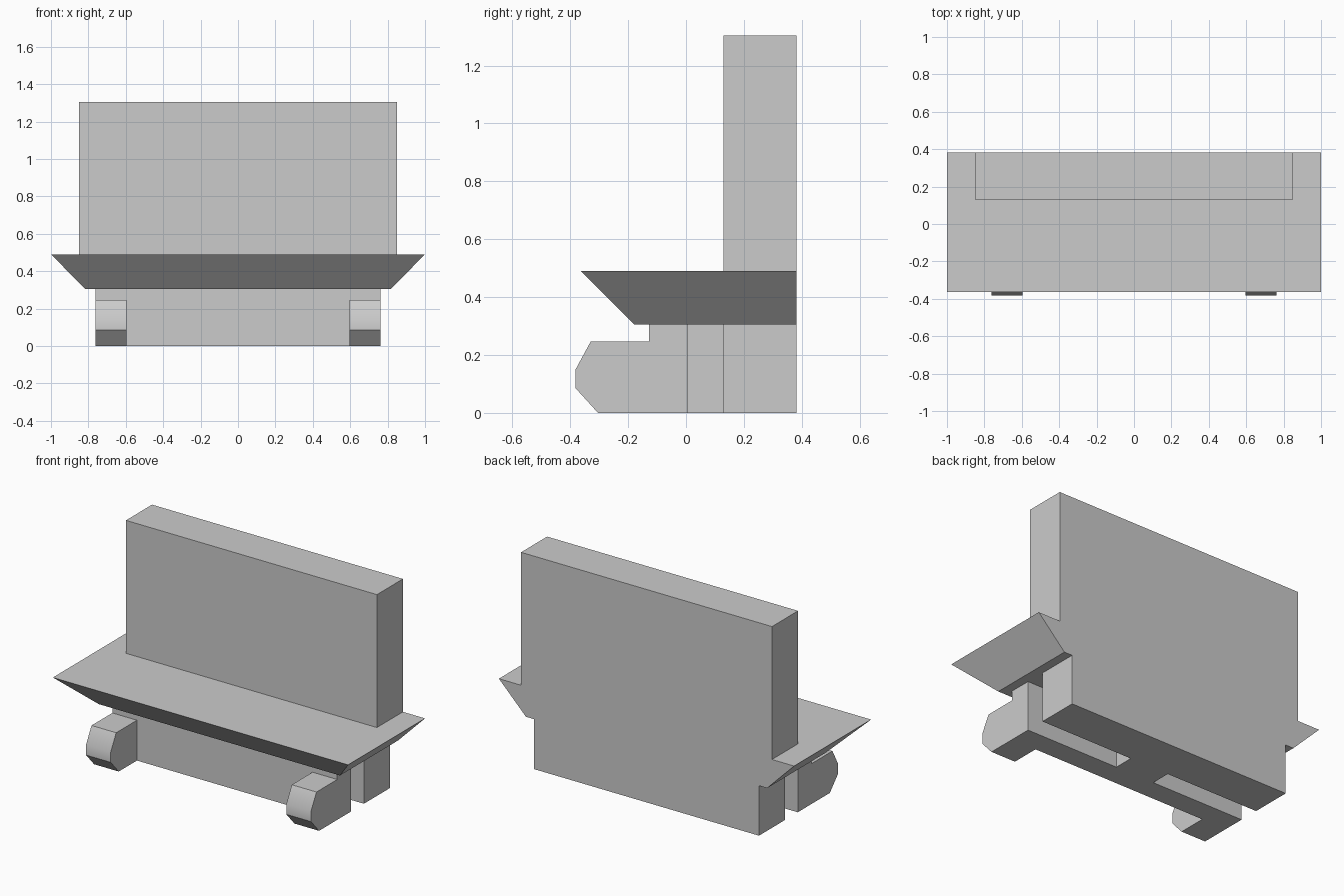
import bpy
import bmesh

cube = bpy.data.objects.get("Cube")
if cube:
    bpy.data.objects.remove(cube, do_unlink=True)

# Single stone colour
GREY = (0.6, 0.6, 0.6, 1.0)
stone = bpy.data.materials.new("grey_stone")
stone.diffuse_color = GREY
stone.use_nodes = True
stone.node_tree.nodes["Principled BSDF"].inputs["Base Color"].default_value = GREY


def finish(name, bm):
    bmesh.ops.recalc_face_normals(bm, faces=bm.faces)
    mesh = bpy.data.meshes.new(name)
    bm.to_mesh(mesh)
    bm.free()
    mesh.materials.append(stone)
    obj = bpy.data.objects.new(name, mesh)
    bpy.context.collection.objects.link(obj)
    return obj


def block(name, half_width, y, z, flare=0.0):
    """Centred box; flare pushes the top out to the sides and the front."""
    bm = bmesh.new()
    bmesh.ops.create_cube(bm, size=2)
    for v in bm.verts:
        out = flare if v.co.z > 0 else 0.0
        front = v.co.y < 0
        v.co = (v.co.x * (half_width + out),
                y[0] - out if front else y[1],
                z[1] if v.co.z > 0 else z[0])
    return finish(name, bm)


def extruded_profile(name, profile, x0, x1):
    """Side profile in (y, z), extruded along x."""
    bm = bmesh.new()
    face = bm.faces.new([bm.verts.new((x0, y, z)) for y, z in profile])
    moved = bmesh.ops.extrude_face_region(bm, geom=[face])["geom"]
    verts = [g for g in moved if isinstance(g, bmesh.types.BMVert)]
    bmesh.ops.translate(bm, verts=verts, vec=(x1 - x0, 0, 0))
    return finish(name, bm)


BACK, INNER = 0.382, 0.13
SHELF_BOTTOM, SHELF_TOP = 0.306, 0.49
BASE = 0.762
PLATE_FRONT, PLATE_BACK = -0.128, 0.007

# Upper wall, flared shelf and lower wall share the flat back
block("upper_wall", 0.85, (INNER, BACK), (SHELF_TOP, 1.304))
block("shelf", 0.817, (-0.18, BACK), (SHELF_BOTTOM, SHELF_TOP), flare=0.183)
block("lower_wall", BASE, (INNER, BACK), (0, SHELF_BOTTOM))

# Front plate, joined to the lower wall by a middle web with a slot each side
block("front_plate", BASE, (PLATE_FRONT, PLATE_BACK), (0, SHELF_BOTTOM))
block("middle_web", 0.132, (PLATE_BACK, INNER), (0, SHELF_BOTTOM))

# Pair of feet with a blunt, chamfered nose
FOOT = [(PLATE_FRONT, 0), (-0.304, 0), (-0.382, 0.086), (-0.382, 0.149),
        (-0.329, 0.247), (PLATE_FRONT, 0.247)]
for side, sign in (("left", 1), ("right", -1)):
    foot = extruded_profile(side + "_foot", FOOT, sign * 0.595, sign * BASE)
    bpy.ops.object.select_all(action="DESELECT")
    foot.select_set(True)
    bpy.context.view_layer.objects.active = foot
    bpy.ops.object.shade_smooth_by_angle()
